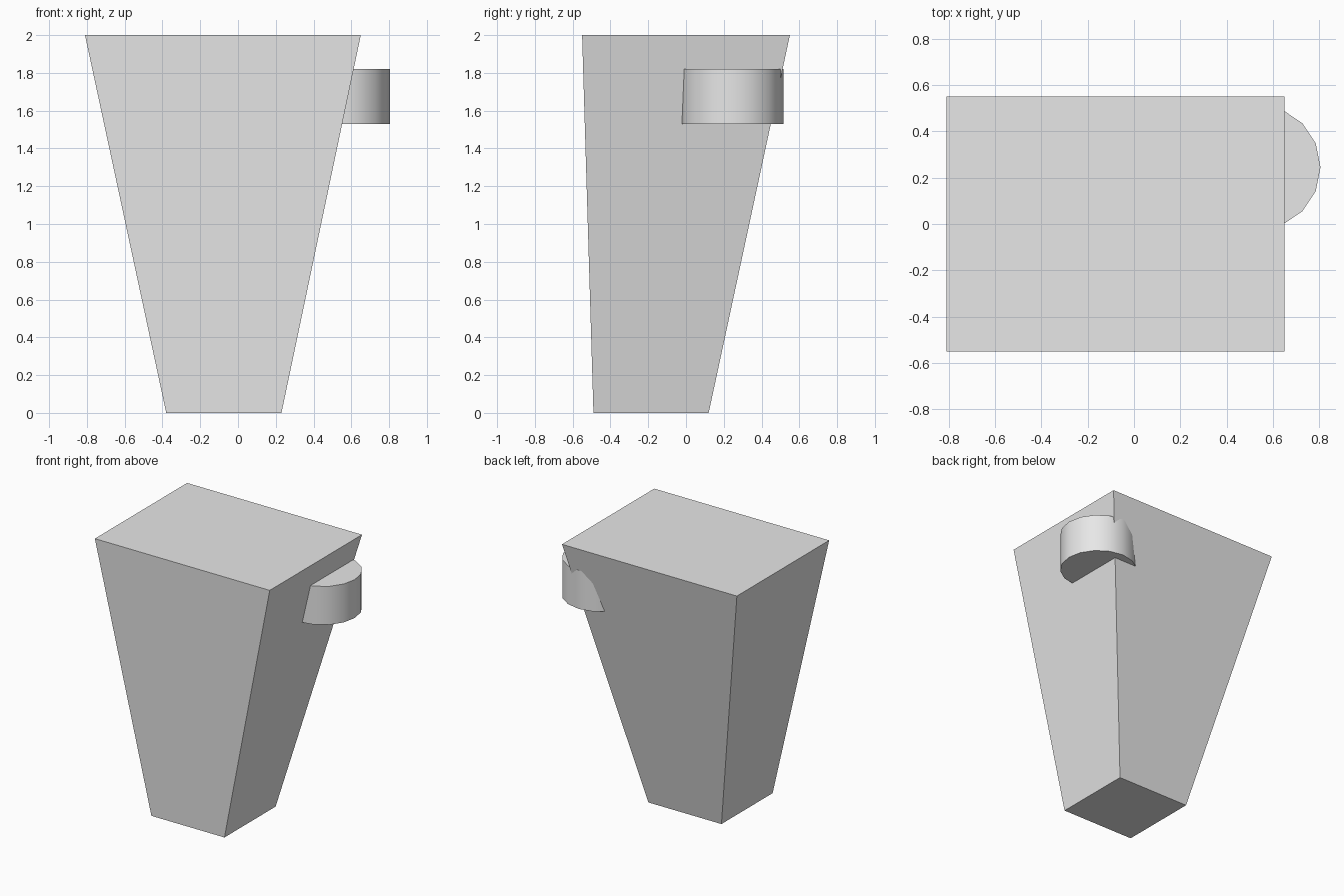
import bpy
import math

cube = bpy.data.objects.get("Cube")
if cube:
    bpy.data.objects.remove(cube, do_unlink=True)

# Single plain grey
grey = bpy.data.materials.new("plain_grey")
grey.use_nodes = True
colour = (0.8, 0.8, 0.8, 1)
grey.diffuse_color = colour
grey.node_tree.nodes["Principled BSDF"].inputs["Base Color"].default_value = colour

# Tapered body: a cube whose ends are fitted to two rectangles
bpy.ops.mesh.primitive_cube_add(size=2, location=(0, 0, 0))
body = bpy.context.object
body.name = "tapered_body"
for v in body.data.vertices:
    if v.co.z > 0:
        v.co = (0.65 if v.co.x > 0 else -0.81, 0.55 * v.co.y, 2)
    else:
        v.co = (0.23 if v.co.x > 0 else -0.38, 0.12 if v.co.y > 0 else -0.49, 0)
body.data.materials.append(grey)

# Round knob set into the upper side, breaking through the back corner
bottom, top = 1.53, 1.82
bpy.ops.mesh.primitive_cylinder_add(
    vertices=16, radius=0.27, depth=top - bottom,
    location=(0.535, 0.245, (bottom + top) / 2), rotation=(0, 0, 0))
knob = bpy.context.object
knob.name = "side_knob"
knob.data.materials.append(grey)
bpy.ops.object.shade_smooth_by_angle(angle=math.radians(30))
